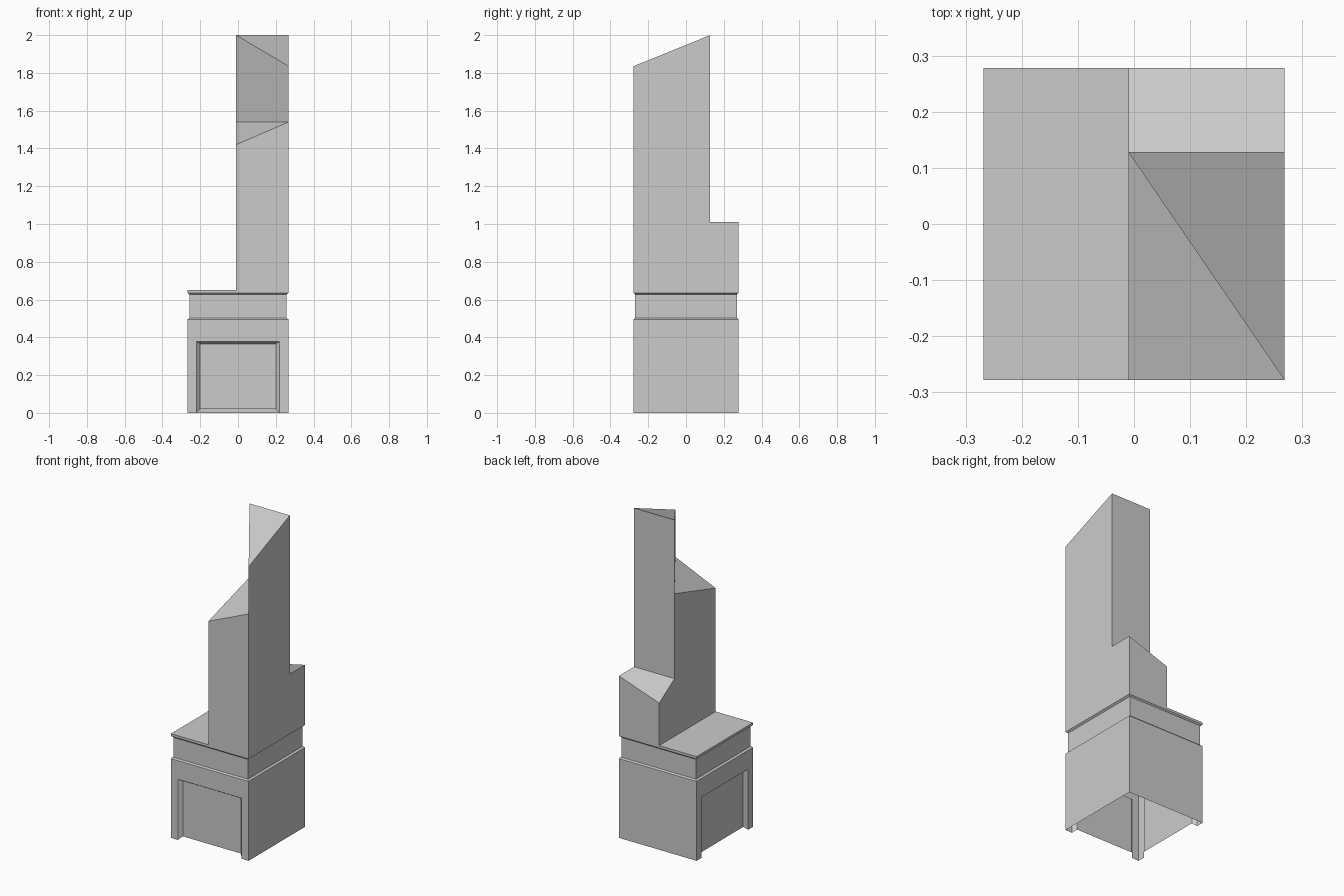
import bpy
import bmesh

cube = bpy.data.objects.get("Cube")
if cube:
    bpy.data.objects.remove(cube, do_unlink=True)

grey = bpy.data.materials.new("plain_grey")
grey.use_nodes = True
colour = (0.6, 0.6, 0.6, 1)
grey.diffuse_color = colour
grey.node_tree.nodes["Principled BSDF"].inputs["Base Color"].default_value = colour

W, D = 0.268, 0.278      # half width and half depth
BASE_TOP = 0.495
LEDGE_LOW, LEDGE_TOP = 0.635, 0.65


def build(name, faces):
    """Make a flat-shaded object from a list of polygons, welding shared corners."""
    bm = bmesh.new()
    for face in faces:
        bm.faces.new([bm.verts.new(p) for p in face])
    bmesh.ops.remove_doubles(bm, verts=bm.verts, dist=0.0001)
    bmesh.ops.recalc_face_normals(bm, faces=bm.faces)
    mesh = bpy.data.meshes.new(name)
    bm.to_mesh(mesh)
    bm.free()
    mesh.materials.append(grey)
    obj = bpy.data.objects.new(name, mesh)
    bpy.context.collection.objects.link(obj)
    return obj


def ring(w, d, z):
    return [(-w, -d, z), (w, -d, z), (w, d, z), (-w, d, z)]


def loft(rings):
    """Join stacked rectangles with side walls."""
    return [[a[i], a[(i + 1) % 4], b[(i + 1) % 4], b[i]]
            for a, b in zip(rings, rings[1:]) for i in range(4)]


def panelled_wall(half, place):
    """Wall with a splayed recess that is open at the foot; place maps (u, depth, z)."""
    o, i = half - 0.048, half - 0.068
    top, inner_top, foot, deep = 0.378, 0.366, 0.02, 0.02
    outline = [(-half, 0), (-half, BASE_TOP), (half, BASE_TOP), (half, 0),
               (o, 0), (o, top), (-o, top), (-o, 0)]
    faces = [[(u, 0, z) for u, z in outline],
             [(-i, deep, foot), (i, deep, foot), (i, deep, inner_top), (-i, deep, inner_top)],
             [(-o, 0, top), (o, 0, top), (i, deep, inner_top), (-i, deep, inner_top)]]
    for s in (-1, 1):
        faces.append([(s * o, 0, 0), (s * o, 0, top),
                      (s * i, deep, inner_top), (s * i, deep, foot)])
    return [[place(*p) for p in f] for f in faces]


# Hollow base: panels on the front and the -x side, plain back and +x side
plain = loft([ring(W, D, 0), ring(W, D, BASE_TOP)])
base = panelled_wall(W, lambda u, d, z: (u, d - D, z))
base += panelled_wall(D, lambda u, d, z: (d - W, u, z))
build("base", base + plain[1:3])

# Recessed band with a sloped lip below and above
build("neck_band", loft([ring(W, D, BASE_TOP), ring(W - 0.011, D - 0.008, 0.503),
                         ring(W - 0.011, D - 0.008, 0.627), ring(W, D, LEDGE_LOW)]))

# Low ledge beside the tower
X = -0.01
low, high = ([(X, -D, z), (-W, -D, z), (-W, D, z), (X, D, z)]
             for z in (LEDGE_LOW, LEDGE_TOP))
build("ledge", loft([low, high])[:3] + [high])

# Tower: two wedge-topped halves split by a diagonal wall, and a low block behind
MID = 0.128
LOW_TIP, LOW_TOP, SLANT, PEAK = 1.42, 1.54, 1.835, 2.0
BLOCK, BLOCK_LOW = 1.01, 0.915


def corner(x, y):
    return lambda z: (x, y, z)


fl, fr = corner(X, -D), corner(W, -D)
ml, mr = corner(X, MID), corner(W, MID)
bl, br = corner(X, D), corner(W, D)
f = LEDGE_LOW
build("tower", [
    [fl(f), fr(f), fr(LOW_TOP), fl(LOW_TIP)],                                # front
    [fr(f), br(f), br(BLOCK), mr(BLOCK), mr(PEAK), fr(SLANT)],               # +x side
    [fl(f), fl(LOW_TIP), ml(LOW_TOP), ml(BLOCK), bl(BLOCK_LOW), bl(f)],      # -x side
    [br(f), bl(f), bl(BLOCK_LOW), br(BLOCK)],                                # block back
    [ml(BLOCK), mr(BLOCK), br(BLOCK), bl(BLOCK_LOW)],                        # block top
    [mr(BLOCK), ml(BLOCK), ml(LOW_TOP), ml(PEAK), mr(PEAK)],                 # upper back
    [fr(LOW_TOP), fr(SLANT), ml(PEAK), ml(LOW_TOP)],                         # diagonal wall
    [fl(LOW_TIP), fr(LOW_TOP), ml(LOW_TOP)],                                 # lower slope
    [fr(SLANT), mr(PEAK), ml(PEAK)],                                         # upper slope
])
